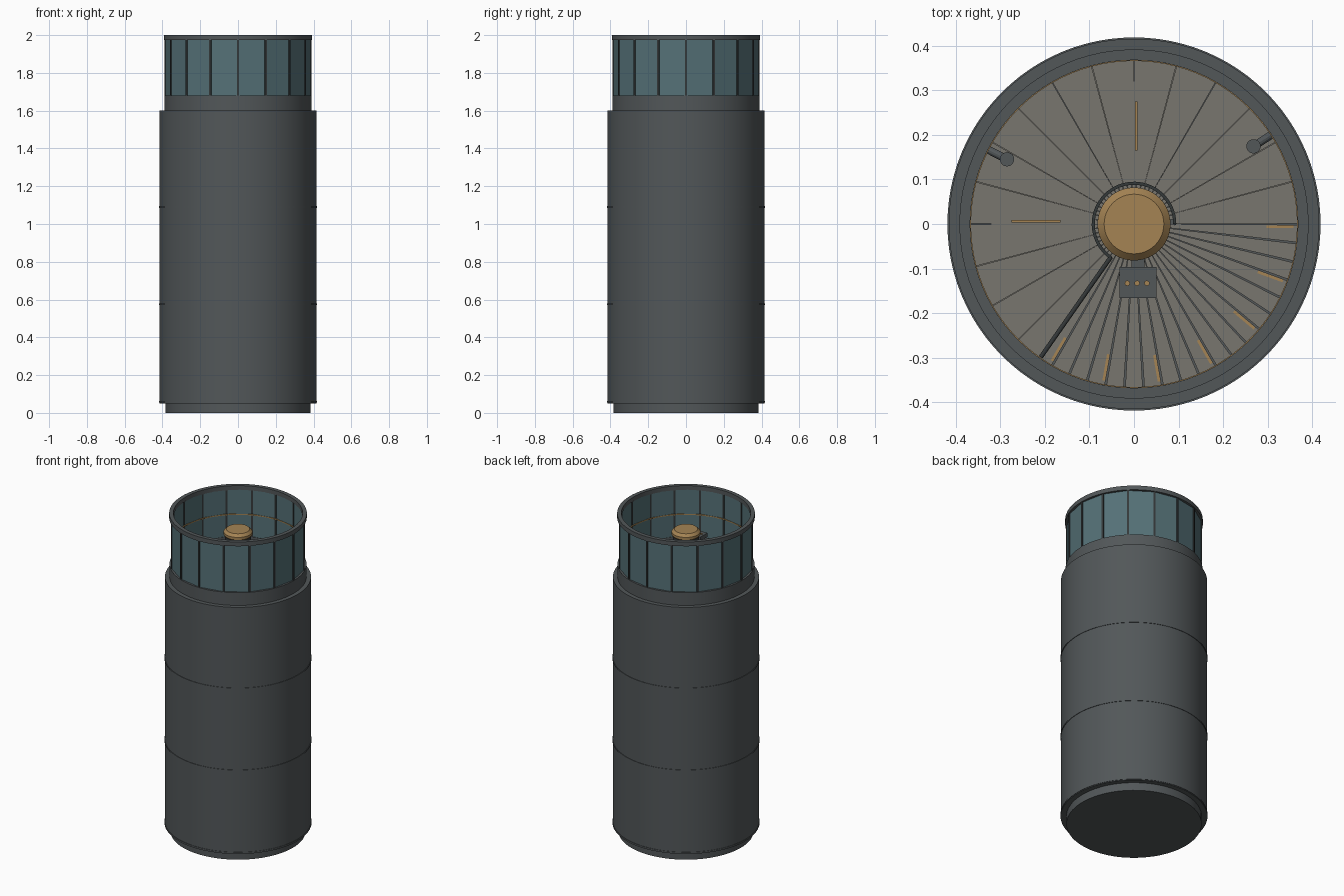
import bpy, bmesh, math
from mathutils import Matrix, Vector

if "Cube" in bpy.data.objects:
    bpy.data.objects.remove(bpy.data.objects["Cube"])


def material(name, rgb):
    m = bpy.data.materials.new(name)
    m.diffuse_color = (*[((c / 255 + 0.055) / 1.055) ** 2.4 for c in rgb], 1)
    m.use_nodes = True
    m.node_tree.nodes["Principled BSDF"].inputs["Base Color"].default_value = m.diffuse_color
    return m


GREY = material("grey metal", (82, 87, 89))
DARK = material("dark metal", (52, 56, 57))
GLASS = material("blue glass", (85, 113, 119))
FLOOR = material("warm grey floor", (120, 118, 111))
AMBER = material("amber", (165, 132, 84))


def finish(name, bm, mat, smooth=True):
    bmesh.ops.recalc_face_normals(bm, faces=bm.faces)
    me = bpy.data.meshes.new(name)
    bm.to_mesh(me)
    bm.free()
    me.materials.append(mat)
    ob = bpy.data.objects.new(name, me)
    bpy.context.collection.objects.link(ob)
    if smooth:
        bpy.ops.object.select_all(action='DESELECT')
        ob.select_set(True)
        bpy.context.view_layer.objects.active = ob
        bpy.ops.object.shade_smooth_by_angle(angle=math.radians(20))
    return ob


def lathe(name, profile, mat, steps=96, closed=False, smooth=True):
    """Spin an (r, z) profile around the z axis."""
    bm = bmesh.new()
    vs = [bm.verts.new((r, 0, z)) for r, z in profile]
    pairs = list(zip(vs, vs[1:] + vs[:1])) if closed else list(zip(vs, vs[1:]))
    edges = [bm.edges.new(p) for p in pairs]
    bmesh.ops.spin(bm, geom=vs + edges, axis=(0, 0, 1), cent=(0, 0, 0),
                   angle=math.tau, steps=steps, use_duplicate=False)
    bmesh.ops.remove_doubles(bm, verts=bm.verts, dist=1e-5)
    return finish(name, bm, mat, smooth)


def tube(name, r0, r1, z0, z1, mat, steps=96, smooth=True):
    return lathe(name, [(r0, z0), (r1, z0), (r1, z1), (r0, z1)], mat, steps, True, smooth)


def add_wedge(bm, a0, a1, r0, r1, z0, z1, n=3):
    """Add a ring sector between two angles in degrees."""
    rows = []
    for i in range(n + 1):
        a = math.radians(a0 + (a1 - a0) * i / n)
        c, s = math.cos(a), math.sin(a)
        rows.append([bm.verts.new((r * c, r * s, z))
                     for r, z in ((r0, z0), (r1, z0), (r1, z1), (r0, z1))])
    for p, q in zip(rows, rows[1:]):
        for j in range(4):
            k = (j + 1) % 4
            bm.faces.new((p[j], p[k], q[k], q[j]))
    bm.faces.new(rows[0])
    bm.faces.new(rows[-1])


def add_box(bm, size, loc, angle=0):
    """Add a box placed in a frame turned about z by degrees."""
    m = (Matrix.Rotation(math.radians(angle), 4, 'Z') @ Matrix.Translation(loc)
         @ Matrix.Diagonal((*size, 1)))
    bmesh.ops.create_cube(bm, size=1, matrix=m)


def add_rod(bm, a, b, r, seg=12):
    a, b = Vector(a), Vector(b)
    d = b - a
    m = Matrix.Translation((a + b) / 2) @ d.to_track_quat('Z', 'Y').to_matrix().to_4x4()
    bmesh.ops.create_cone(bm, cap_ends=True, segments=seg, radius1=r, radius2=r,
                          depth=d.length, matrix=m)


def polar(r, deg, z):
    a = math.radians(deg)
    return (r * math.cos(a), r * math.sin(a), z)


DECK = 1.60        # upper floor level
LOWER = 1.09       # floor below
STEP = 20 / 3      # degrees per tread
OPEN = -125        # end of the stair opening

# Outer shell: base, wide body, collar and inner wall
lathe("tower_shell", [(0, 0), (0.385, 0), (0.385, 0.05), (0.416, 0.05), (0.416, DECK),
                      (0.39, DECK), (0.39, 1.68), (0.368, 1.68),
                      (0.368, LOWER), (0, LOWER)], GREY)
for i, z in enumerate((0.058, 0.575, 1.09)):
    tube(f"seam_band_{i}", 0.41, 0.419, z - 0.004, z + 0.004, GREY)

# Lookout: sixteen flat panes, mullions and top ring
tube("window_panes", 0.375, 0.384, 1.68, 1.975, GLASS, 16, False)
bm = bmesh.new()
for i in range(16):
    add_box(bm, (0.016, 0.011, 0.295), (0.380, 0, 1.8275), i * 22.5)
finish("window_mullions", bm, DARK, False)
tube("top_ring", 0.368, 0.392, 1.973, 2.0, GREY)
tube("amber_wall_trim", 0.366, 0.372, 1.817, 1.823, AMBER)

# Upper floor in wedge plates, leaving the stair opening
bm = bmesh.new()
a = 0
while a < 360 + OPEN:
    add_wedge(bm, a + 0.1, min(a + 15, 360 + OPEN) - 0.1, 0.09, 0.37, DECK - 0.02, DECK)
    a += 15
finish("deck_plates", bm, FLOOR, False)

# Spiral treads, one full turn down
bm = bmesh.new()
lights = bmesh.new()
drop = (DECK - LOWER) / 54
for i in range(53):
    top = DECK - (i + 1) * drop
    add_wedge(bm, -(i + 1) * STEP + 0.3, -i * STEP - 0.3, 0.075, 0.37, top - 0.008, top, 2)
    if i % 3 == 0:
        add_box(lights, (0.06, 0.006, 0.004), (0.328, -0.006, top + 0.001), -i * STEP)
finish("stair_treads", bm, FLOOR, False)
finish("stair_lights", lights, AMBER, False)

# Deck light strips
bm = bmesh.new()
for ang, off in ((90, -0.005), (180, -0.006)):
    add_box(bm, (0.11, 0.006, 0.006), (0.22, off, DECK + 0.002), ang)
finish("deck_lights", bm, AMBER, False)

# Central column with amber cap
tube("central_column", 0, 0.074, LOWER, 1.866, DARK, 48)
lathe("column_cap", [(0, 1.862), (0.076, 1.862), (0.082, 1.868), (0.082, 1.884),
                     (0.067, 1.9), (0, 1.9)], AMBER, 48)

# Guard rails: around the column and along the deep end of the opening
bm = bmesh.new()
for z in (1.66, 1.72):
    add_wedge(bm, 0, 360 + OPEN, 0.088, 0.095, z - 0.004, z + 0.004, 40)
    add_rod(bm, polar(0.09, OPEN, z), polar(0.365, OPEN, z), 0.005)
for ang in range(0, 236, 47):
    add_rod(bm, polar(0.0915, ang, DECK), polar(0.0915, ang, 1.72), 0.003)
for r in (0.18, 0.27, 0.36):
    add_rod(bm, polar(r, OPEN, DECK), polar(r, OPEN, 1.72), 0.004)
finish("guard_rail", bm, DARK)

# Control console with three buttons, carried by the column
bm = bmesh.new()
add_box(bm, (0.083, 0.07, 0.025), (0.009, -0.131, 1.807))
add_box(bm, (0.03, 0.07, 0.015), (0.009, -0.09, 1.795))
finish("console", bm, GREY, False)
bm = bmesh.new()
for x in (-0.015, 0.007, 0.029):
    add_rod(bm, (x, -0.133, 1.818), (x, -0.133, 1.824), 0.006)
finish("console_buttons", bm, AMBER)

# Two wall-mounted posts with bracket arms
bm = bmesh.new()
for r, ang in ((0.32, 153), (0.32, 33)):
    add_rod(bm, polar(r, ang, DECK), polar(r, ang, 1.70), 0.016, 20)
    add_rod(bm, polar(r, ang, 1.68), polar(0.372, ang, 1.66), 0.009)
finish("wall_posts", bm, GREY)
